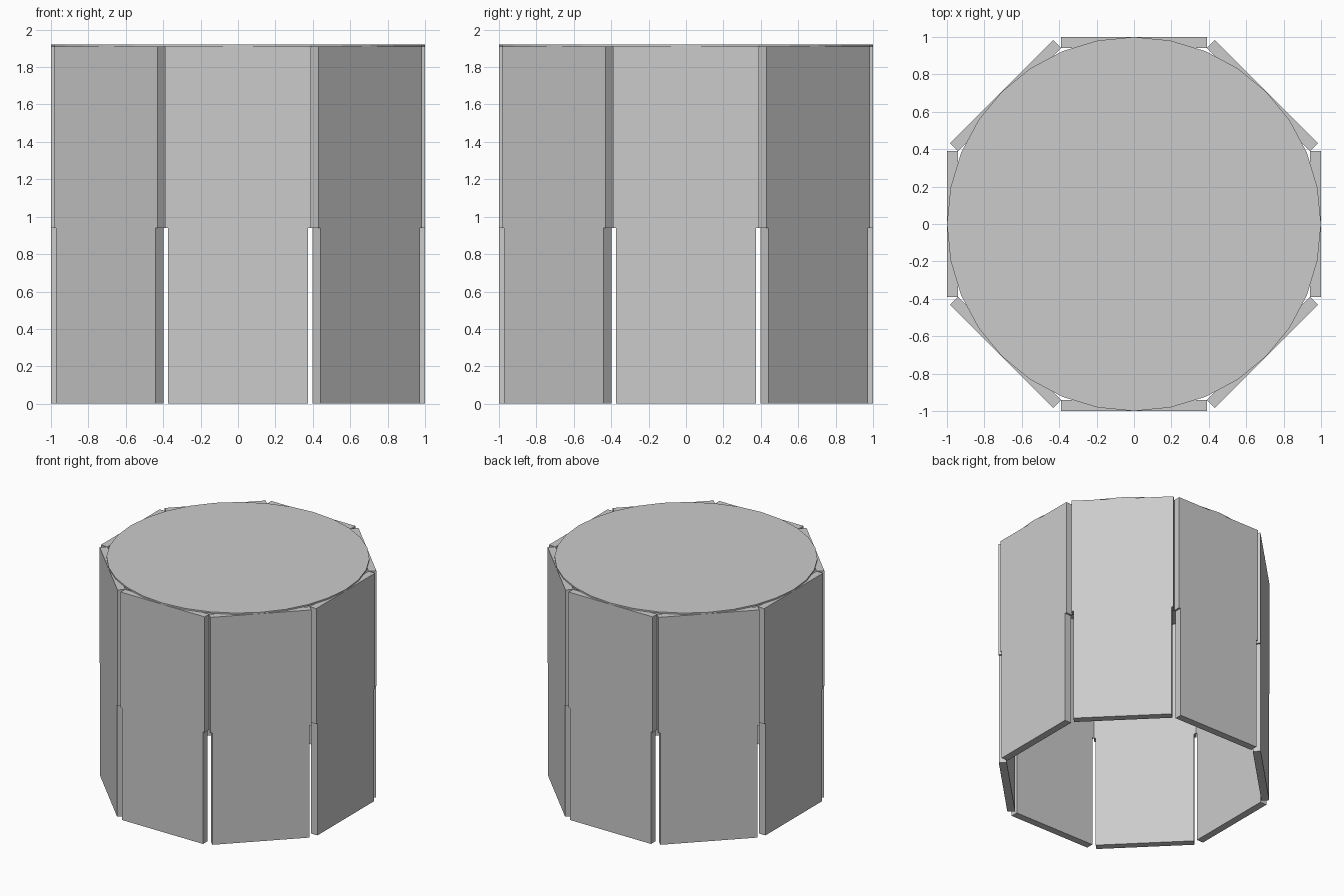
import bpy, bmesh
from math import cos, sin, pi
from mathutils import Matrix

cube = bpy.data.objects.get("Cube")
if cube:
    bpy.data.objects.remove(cube, do_unlink=True)

grey = bpy.data.materials.new("plain grey")
grey.use_nodes = True
colour = (0.6, 0.6, 0.6, 1)
grey.diffuse_color = colour
grey.node_tree.nodes["Principled BSDF"].inputs["Base Color"].default_value = colour


def prism(name, outline, depth, matrix):
    """Extrude a flat outline along its local z, then place it."""
    bm = bmesh.new()
    face = bm.faces.new([bm.verts.new((x, y, 0)) for x, y in outline])
    ext = bmesh.ops.extrude_face_region(bm, geom=[face])
    new = [v for v in ext["geom"] if isinstance(v, bmesh.types.BMVert)]
    bmesh.ops.translate(bm, verts=new, vec=(0, 0, depth))
    bmesh.ops.recalc_face_normals(bm, faces=bm.faces)
    bm.transform(matrix)
    mesh = bpy.data.meshes.new(name)
    bm.to_mesh(mesh)
    bm.free()
    mesh.materials.append(grey)
    obj = bpy.data.objects.new(name, mesh)
    bpy.context.collection.objects.link(obj)
    return obj


# Eight upright panels, slightly narrower below the step
HIGH, STEP, TOP, THICK = 1.91, 0.94, 0.39, 0.06
LOW = 0.375
half = [(LOW, 0), (LOW, STEP), (TOP, STEP), (TOP, HIGH)]
outline = half + [(-x, z) for x, z in reversed(half)]
stand = Matrix.Translation((0, -1 + THICK, 0)) @ Matrix.Rotation(pi / 2, 4, "X")
for i in range(8):
    prism(f"side_panel_{i + 1}", outline, THICK, Matrix.Rotation(i * pi / 4, 4, "Z") @ stand)

# Thin round lid resting on the panels
SIDES = 32
circle = [(cos(2 * pi * i / SIDES), sin(2 * pi * i / SIDES)) for i in range(SIDES)]
prism("round_lid", circle, 0.012, Matrix.Translation((0, 0, HIGH)))
